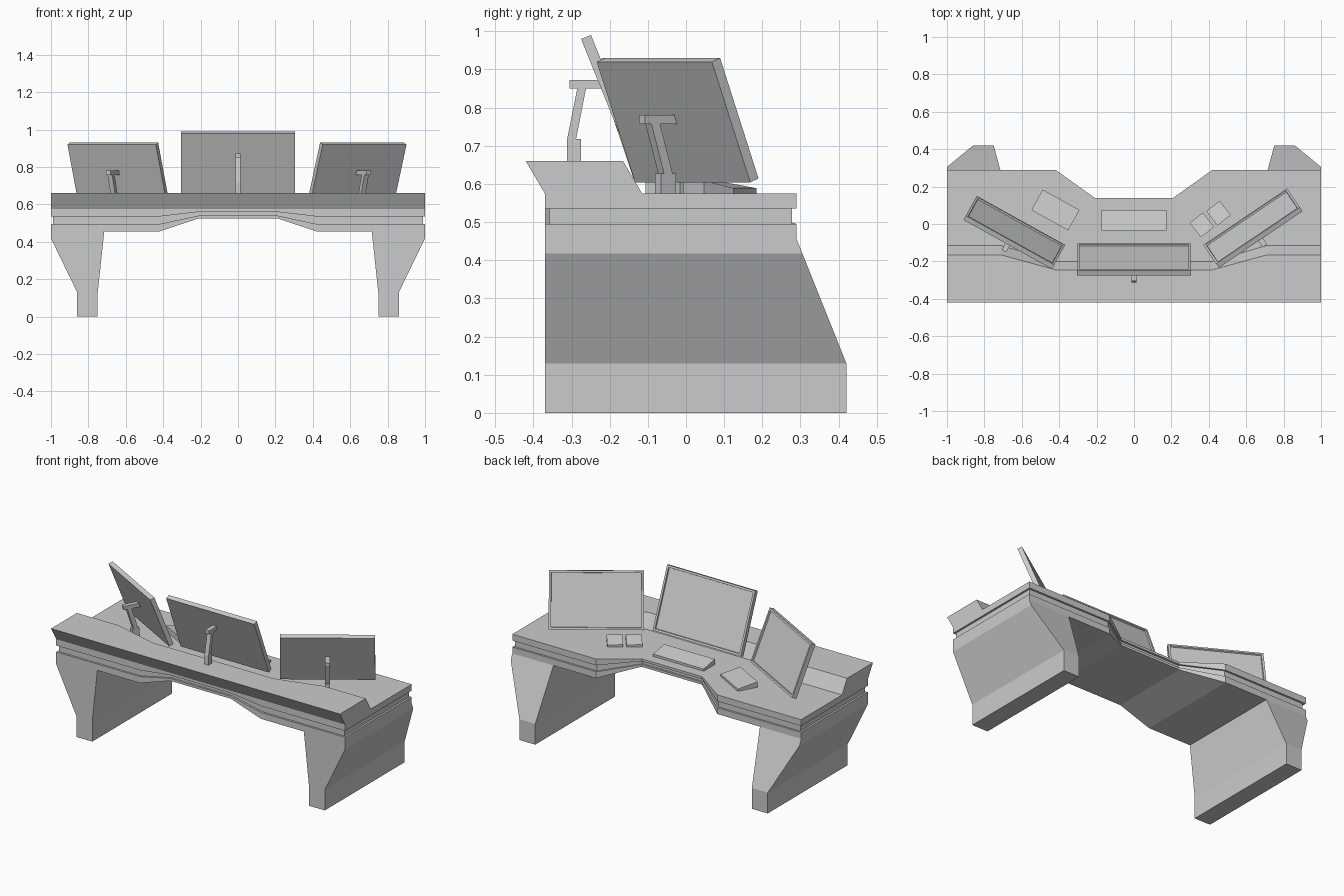
import bpy, bmesh, math
from mathutils import Matrix, Vector

if "Cube" in bpy.data.objects:
    bpy.data.objects.remove(bpy.data.objects["Cube"])


def make_object(name, bm, matrix=None):
    bmesh.ops.recalc_face_normals(bm, faces=bm.faces[:])
    mesh = bpy.data.meshes.new(name)
    bm.to_mesh(mesh)
    bm.free()
    ob = bpy.data.objects.new(name, mesh)
    bpy.context.collection.objects.link(ob)
    if matrix is not None:
        ob.matrix_world = matrix
    return ob


def loft(name, rings, matrix=None):
    """Skin equal-sized rings of points and cap both ends."""
    bm = bmesh.new()
    loops = [[bm.verts.new(p) for p in ring] for ring in rings]
    n = len(loops[0])
    for a, b in zip(loops, loops[1:]):
        for i in range(n):
            j = (i + 1) % n
            bm.faces.new((a[i], a[j], b[j], b[i]))
    bm.faces.new(loops[0][::-1])
    bm.faces.new(loops[-1])
    return make_object(name, bm, matrix)


def mirror_stations(half):
    """Stations given outward from the centre, returned from -x to +x."""
    return [(-s[0],) + s[1:] for s in reversed(half)] + list(half)


def place(x, y, z, yaw):
    return Matrix.Translation((x, y, z)) @ Matrix.Rotation(math.radians(yaw), 4, 'Z')


# Three stacked desk slabs with the scooped user edge; each thins in the middle
def desk_slab(name, inset, outer, inner):
    half = [(0.21, 0.14, *inner), (0.42, 0.29, *outer), (1 - inset, 0.29, *outer)]
    rings = []
    for x, y, lo, hi in mirror_stations(half):
        y0, y1 = -0.37 + inset, y - inset
        rings.append([(x, y0, lo), (x, y1, lo), (x, y1, hi), (x, y0, hi)])
    loft(name, rings)


desk_slab("desktop", 0, (0.535, 0.575), (0.56, 0.575))
desk_slab("desk_groove", 0.012, (0.495, 0.535), (0.54, 0.56))
desk_slab("desk_underframe", 0, (0.455, 0.495), (0.525, 0.54))

# Raised ledge behind the monitors
ledge = mirror_stations([(0.42, -0.20, -0.245), (0.71, -0.115, -0.165),
                         (1.0, -0.115, -0.165)])
loft("rear_ledge", [[(x, -0.37, 0.575), (x, base, 0.575), (x, top, 0.66), (x, -0.42, 0.66)]
                    for x, base, top in ledge])

# Tapered panel legs: z, inner x, outer x, user-side y
leg_levels = [(0, 0.75, 0.86, 0.42), (0.13, 0.75, 0.86, 0.42),
              (0.418, 0.719, 1.0, 0.305), (0.455, 0.715, 1.0, 0.29)]
for side, name in ((-1, "left_leg"), (1, "right_leg")):
    loft(name, [[(side * a, -0.37, z), (side * b, -0.37, z),
                 (side * b, y, z), (side * a, y, z)] for z, a, b, y in leg_levels])


# Monitors: a tilted box with a recessed screen
def monitor(name, matrix, width, height, tilt):
    bm = bmesh.new()
    bmesh.ops.create_cube(bm, size=1)
    bmesh.ops.scale(bm, vec=(width, 0.028, height), verts=bm.verts[:])
    screen = [f for f in bm.faces if f.calc_center_median().y > 0.01]
    bmesh.ops.recalc_face_normals(bm, faces=bm.faces[:])
    bmesh.ops.inset_region(bm, faces=screen, thickness=0.018)
    bmesh.ops.inset_region(bm, faces=screen, thickness=0.002, depth=-0.009)
    make_object(name, bm, matrix @ Matrix.Rotation(math.radians(tilt), 4, 'X'))


# Stands: a y-z profile extruded to a bar
def stand(name, matrix, profile, width=0.028):
    loft(name, [[(x, y, z) for y, z in profile] for x in (-width / 2, width / 2)], matrix)


centre_profile = [(-0.122, -0.147), (-0.122, -0.092), (-0.095, 0.043), (-0.115, 0.043),
                  (-0.115, 0.066), (-0.025, 0.066), (-0.02, 0.043), (-0.072, 0.043),
                  (-0.098, -0.089), (-0.085, -0.089), (-0.085, -0.147)]
side_profile = [(-0.062, -0.192), (-0.062, -0.14), (-0.052, -0.14), (-0.092, -0.01),
                (-0.113, -0.01), (-0.113, 0.014), (-0.015, 0.014), (-0.01, -0.01),
                (-0.065, -0.01), (-0.025, -0.14), (-0.015, -0.14), (-0.015, -0.192)]
for label, pos, w, h, tilt, prof in (
        ("centre", (0, -0.19, 0.807, 0), 0.61, 0.384, 22, centre_profile),
        ("left", (-0.64, -0.045, 0.767, -29), 0.54, 0.338, 21, side_profile),
        ("right", (0.636, -0.022, 0.767, 34), 0.54, 0.338, 21, side_profile)):
    frame = place(*pos)
    monitor(label + "_monitor", frame, w, h, tilt)
    stand(label + "_monitor_stand", frame, prof)


# Keyboards and keypads: wedges sloping down toward the user
for name, x, y, yaw, w, d in (("keyboard", 0, 0.02, 0, 0.35, 0.11),
                              ("left_keypad", -0.42, 0.075, -29, 0.225, 0.125),
                              ("right_keypad_inner", 0.363, -0.005, 38, 0.09, 0.097),
                              ("right_keypad_outer", 0.452, 0.058, 38, 0.09, 0.097)):
    wedge = [(-d / 2, 0), (d / 2, 0), (d / 2, 0.014), (-d / 2, 0.034)]
    stand(name, place(x, y, 0.575, yaw), wedge, w)
